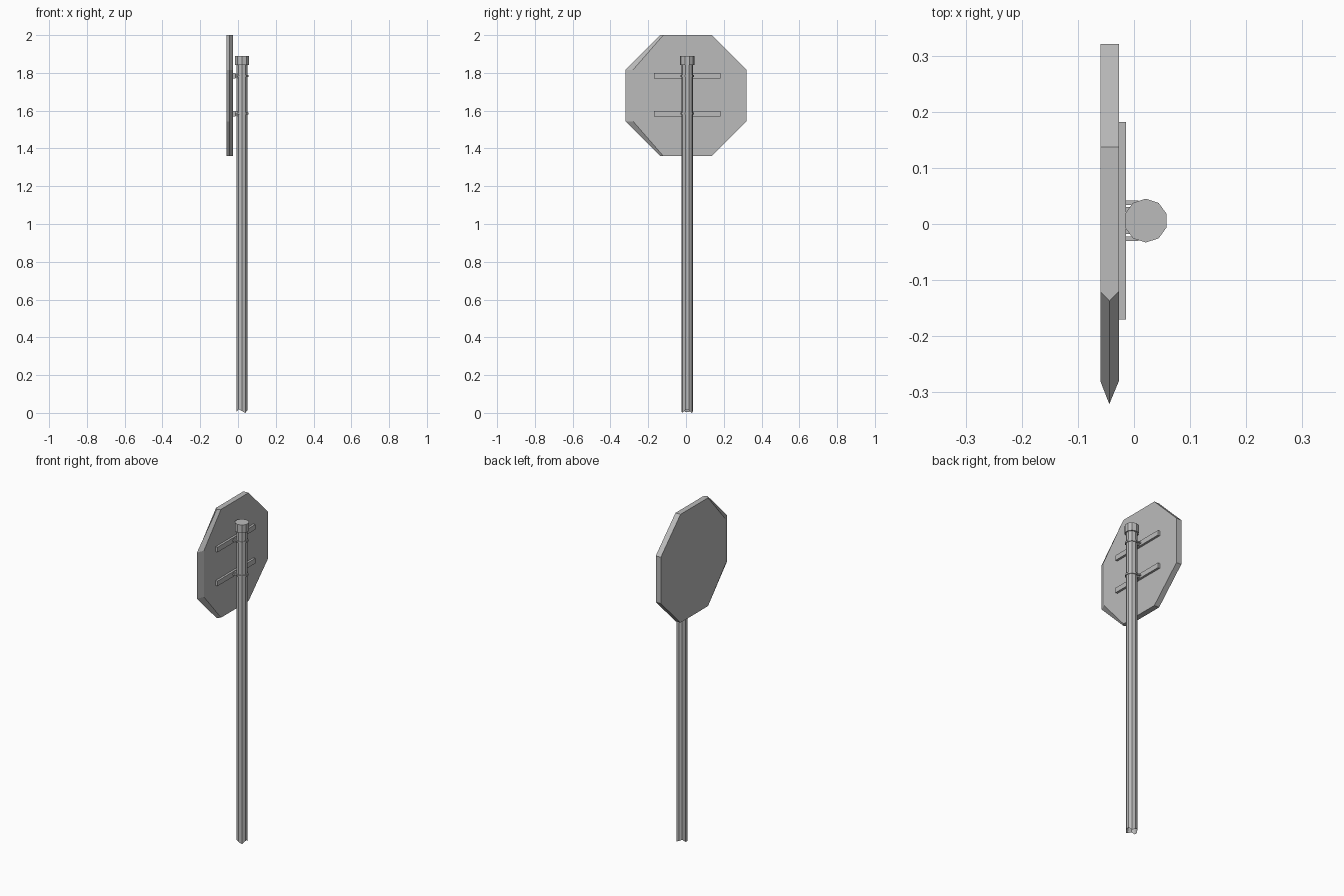
import bpy, bmesh, math
from mathutils import Vector

cube = bpy.data.objects.get("Cube")
if cube:
    bpy.data.objects.remove(cube, do_unlink=True)

steel = bpy.data.materials.new("bare grey steel")
steel.use_nodes = True
GREY = (0.5, 0.5, 0.5, 1)
steel.diffuse_color = GREY
steel.node_tree.nodes["Principled BSDF"].inputs["Base Color"].default_value = GREY

AXIS = Vector((0.021, 0.006, 0))   # centre line of the post
SIDES = 10


def finish(name, bm):
    bmesh.ops.recalc_face_normals(bm, faces=bm.faces)
    mesh = bpy.data.meshes.new(name)
    bm.to_mesh(mesh)
    bm.free()
    mesh.materials.append(steel)
    obj = bpy.data.objects.new(name, mesh)
    bpy.context.collection.objects.link(obj)
    return obj


def box(name, low, high):
    bm = bmesh.new()
    bmesh.ops.create_cube(bm, size=1)
    for v in bm.verts:
        v.co = [a + (b - a) * (c + 0.5) for a, b, c in zip(low, high, v.co)]
    return finish(name, bm)


def prism(name, radius, z0, z1):
    bm = bmesh.new()
    bmesh.ops.create_cone(bm, cap_ends=True, segments=SIDES, radius1=radius,
                          radius2=radius, depth=z1 - z0)
    for v in bm.verts:
        v.co += AXIS + Vector((0, 0, (z0 + z1) / 2))
    return finish(name, bm)


# Octagonal plate: square edges on one half, a pointed edge on the other
def octagon_ring(bm, x, side, corner):
    half, flat, mid = 0.321, 0.137, 1.68
    outline = [(flat, half), (half, flat), (half, -flat), (flat, -half),
               (-corner, -half), (-side, -flat), (-side, flat), (-corner, half)]
    return [bm.verts.new((x, y, mid + z * 0.997)) for y, z in outline]


bm = bmesh.new()
rings = [octagon_ring(bm, -0.06, 0.28, 0.12),
         octagon_ring(bm, -0.044, 0.321, 0.137),
         octagon_ring(bm, -0.027, 0.28, 0.12)]
for a, b in zip(rings, rings[1:]):
    for i in range(8):
        j = (i + 1) % 8
        bm.faces.new((a[i], a[j], b[j], b[i]))
bm.faces.new(rings[0])
bm.faces.new(rings[2])
finish("sign_plate", bm)

# Post with a ragged, hollow foot
post = prism("post", 0.031, 0, 1.86)
bm = bmesh.new()
bm.from_mesh(post.data)
foot = [f for f in bm.faces if f.normal.z < -0.9]
inset = bmesh.ops.inset_region(bm, faces=foot, thickness=0.006)
for v in foot[0].verts:
    v.co.z = 0.04
for v in bm.verts:
    if v.co.z < 0.01:
        angle = math.atan2(v.co.y - AXIS.y, v.co.x - AXIS.x)
        v.co.z = 0.01 + 0.01 * math.cos(3 * angle)
low = min(v.co.z for v in bm.verts)
for v in bm.verts:
    if v.co.z < 0.03:
        v.co.z -= low
bm.to_mesh(post.data)
bm.free()

prism("post_cap", 0.039, 1.842, 1.89)

# Two rails on the plate, each clamped to the post
for label, z in (("lower", 1.584), ("upper", 1.784)):
    box(label + "_rail", (-0.028, -0.17, z - 0.015), (-0.014, 0.182, z + 0.015))
    prism(label + "_clamp_band", 0.036, z - 0.005, z + 0.005)
    box(label + "_clamp_block", (-0.02, -0.018, z - 0.011), (0.0, 0.03, z + 0.011))
    # Clamp bolts on either side of the post
    for side, y in (("left", AXIS.y + 0.032), ("right", AXIS.y - 0.032)):
        box(f"{label}_{side}_bolt", (-0.016, y - 0.004, z - 0.004),
            (0.008, y + 0.004, z + 0.004))
